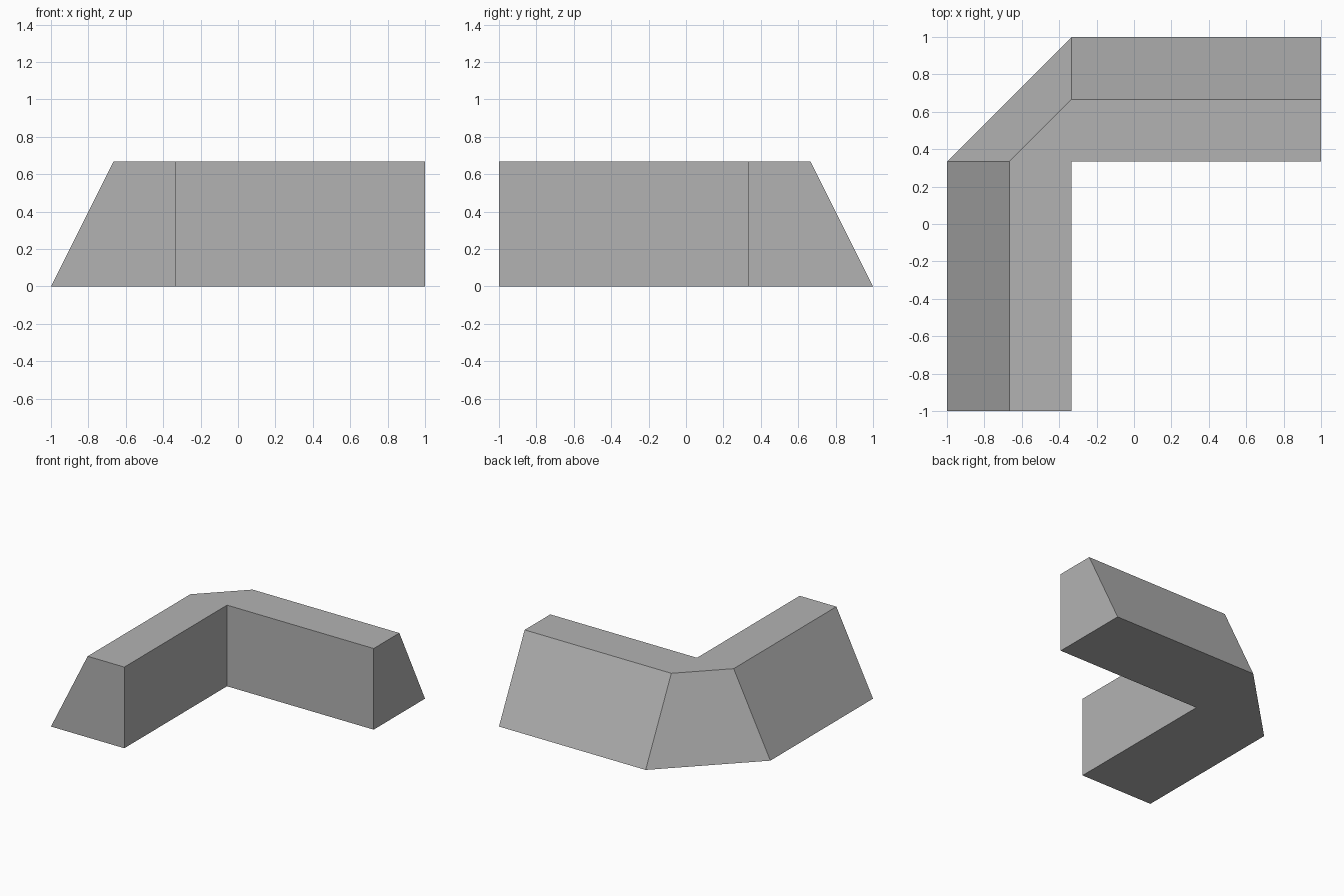
import bpy
import bmesh
import math

cube = bpy.data.objects.get("Cube")
if cube:
    bpy.data.objects.remove(cube, do_unlink=True)

T = 1 / 3       # one grid unit
H = 2 * T       # wall height

# Plain grey material
grey = bpy.data.materials.new("plain grey")
grey.use_nodes = True
color = (0.45, 0.45, 0.45, 1)
grey.diffuse_color = color
grey.node_tree.nodes["Principled BSDF"].inputs["Base Color"].default_value = color


def section(bm, inner, outward):
    """Trapezoid section: upright inner face, sloping outer face."""
    def at(dist, z):
        return bm.verts.new((inner[0] + outward[0] * dist,
                             inner[1] + outward[1] * dist, z))
    return [at(0, 0), at(2 * T, 0), at(T, H), at(0, H)]


# Sweep the section along both arms; the two middle stations share the inner corner
left, back = (-1, 0), (0, 1)
stations = [((-T, -1), left), ((-T, T), left), ((-T, T), back), ((1, T), back)]
bm = bmesh.new()
rings = [section(bm, *s) for s in stations]
for a, b in zip(rings, rings[1:]):
    for i in range(4):
        j = (i + 1) % 4
        if a is rings[1] and i == 3:
            continue  # the inner corner has no width
        bm.faces.new((a[i], a[j], b[j], b[i]))
bm.faces.new(rings[0])
bm.faces.new(rings[-1])

# Weld the corner and merge the flat top and base
bmesh.ops.remove_doubles(bm, verts=bm.verts, dist=0.0001)
bmesh.ops.dissolve_limit(bm, angle_limit=math.radians(1),
                         verts=bm.verts, edges=bm.edges)
bmesh.ops.recalc_face_normals(bm, faces=bm.faces)

mesh = bpy.data.meshes.new("corner_wall")
bm.to_mesh(mesh)
bm.free()
mesh.materials.append(grey)
wall = bpy.data.objects.new("corner_wall", mesh)
bpy.context.collection.objects.link(wall)
